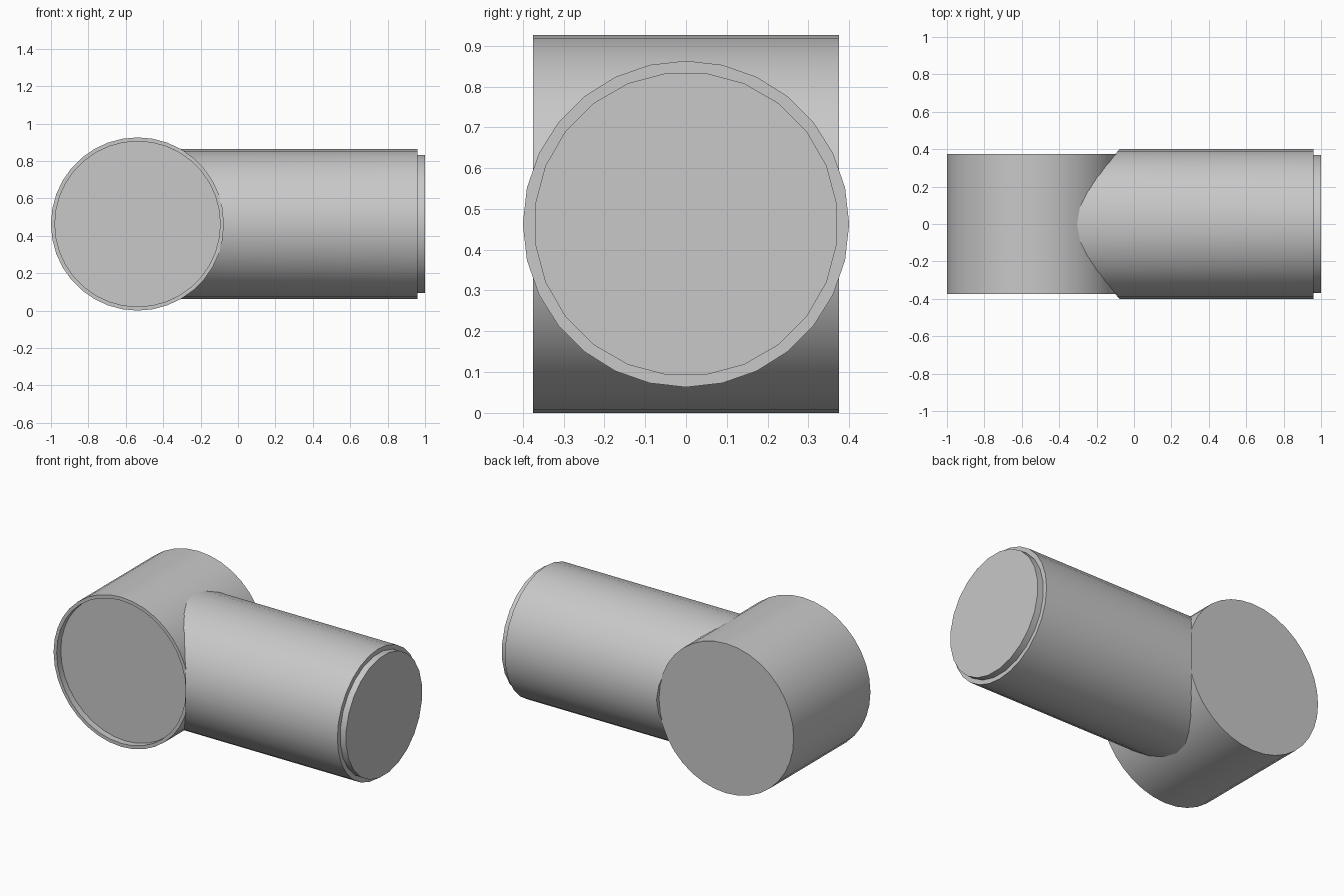
import bpy
import bmesh
import math

if "Cube" in bpy.data.objects:
    bpy.data.objects.remove(bpy.data.objects["Cube"], do_unlink=True)

GREY = (0.58, 0.58, 0.58, 1)
grey = bpy.data.materials.new("light grey")
grey.use_nodes = True
grey.diffuse_color = GREY
grey.node_tree.nodes["Principled BSDF"].inputs["Base Color"].default_value = GREY

R, HALF = 0.463, 0.375      # hub radius and half depth
HUB_X, AXIS_Z = R - 1, R
ARM_R, ARM_END, CAP_R = 0.4, 0.96, 0.373


def ring(bm, count, place, shift=0.0):
    """Ring of vertices; place maps (sin, cos) to a point."""
    angles = [math.tau * (i + shift) / count for i in range(count)]
    return [bm.verts.new(place(math.sin(a), math.cos(a))) for a in angles]


def bridge(bm, a, b):
    for i in range(len(a)):
        j = (i + 1) % len(a)
        bm.faces.new((a[i], a[j], b[j], b[i]))


def finish(name, bm):
    bmesh.ops.recalc_face_normals(bm, faces=bm.faces)
    mesh = bpy.data.meshes.new(name)
    bm.to_mesh(mesh)
    bm.free()
    mesh.materials.append(grey)
    obj = bpy.data.objects.new(name, mesh)
    bpy.context.collection.objects.link(obj)
    bpy.ops.object.select_all(action='DESELECT')
    obj.select_set(True)
    bpy.context.view_layer.objects.active = obj
    bpy.ops.object.shade_smooth_by_angle(angle=math.radians(30))


# Hub: cylinder along y with a shallow recess in its front
bm = bmesh.new()
profile = [(R, HALF), (R, -HALF), (R - 0.021, -HALF), (R - 0.021, 0.04 - HALF)]
rings = [ring(bm, 36, lambda s, c, r=r, y=y: (HUB_X + r * s, y, AXIS_Z + r * c))
         for r, y in profile]
for a, b in zip(rings, rings[1:]):
    bridge(bm, a, b)
bm.faces.new(rings[0])
bm.faces.new(rings[-1])
finish("hub", bm)

# Arm: cylinder along x whose inner end is saddle-cut to the hub curve
bm = bmesh.new()
N = 28


def saddle(s, c):
    z = ARM_R * c
    return (HUB_X + math.sqrt((R - 0.004) ** 2 - z * z), ARM_R * s, AXIS_Z + z)


inner = ring(bm, N, saddle)
outer = ring(bm, N, lambda s, c: (ARM_END, ARM_R * s, AXIS_Z + ARM_R * c))
bridge(bm, inner, outer)
bm.faces.new(outer)
for i in range(N // 2):
    strip = [inner[i], inner[i + 1], inner[N - i - 1], inner[-i]]
    bm.faces.new(list(dict.fromkeys(strip)))
finish("arm", bm)

# End cap: slightly narrower disc on the arm's free end
bm = bmesh.new()
base, tip = [ring(bm, 24, lambda s, c, x=x: (x, CAP_R * s, AXIS_Z + CAP_R * c), 0.5)
             for x in (ARM_END - 0.01, 1.0)]
bridge(bm, base, tip)
bm.faces.new(base)
bm.faces.new(tip)
finish("end_cap", bm)
